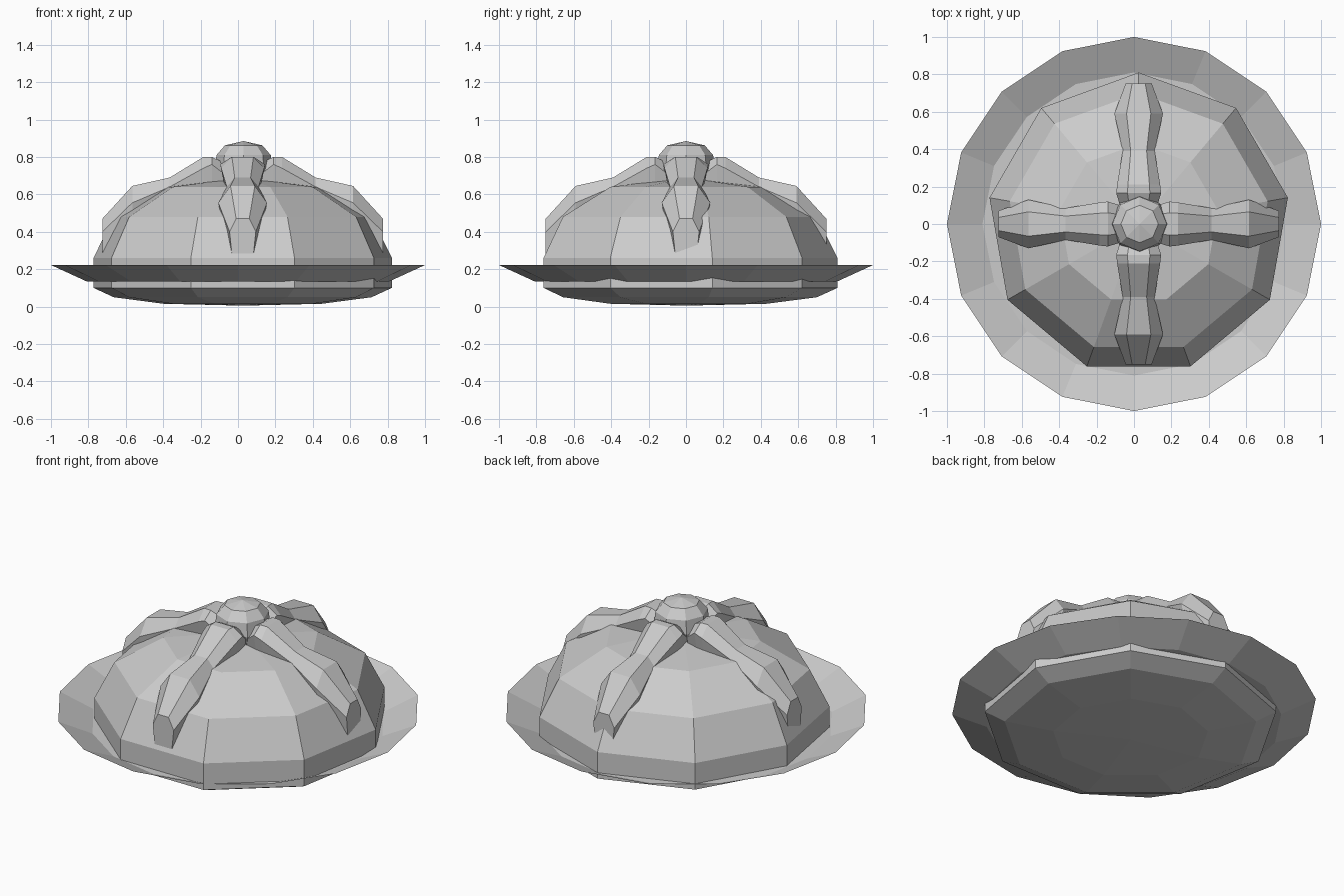
import bpy, bmesh
from math import sin, cos, pi, radians

if "Cube" in bpy.data.objects:
    bpy.data.objects.remove(bpy.data.objects["Cube"], do_unlink=True)

grey = bpy.data.materials.new("plain grey")
grey.use_nodes = True
colour = (0.6, 0.6, 0.6, 1)
grey.diffuse_color = colour
grey.node_tree.nodes["Principled BSDF"].inputs["Base Color"].default_value = colour

CX = 0.025  # the body sits slightly to the left of the rim


def loft(name, rings, cap_start=False, cap_end=False, closed=True):
    """Join rings of points with quads; a ring of one point becomes a tip."""
    bm = bmesh.new()
    loops = [[bm.verts.new(p) for p in ring] for ring in rings]
    for a, b in zip(loops, loops[1:]):
        n = max(len(a), len(b))
        for i in range(n):
            j = (i + 1) % n
            quad = [a[i % len(a)], a[j % len(a)], b[j % len(b)], b[i % len(b)]]
            bm.faces.new(list(dict.fromkeys(quad)))
    if cap_start:
        bm.faces.new(loops[0][::-1])
    if cap_end:
        bm.faces.new(loops[-1])
    if closed:
        bmesh.ops.recalc_face_normals(bm, faces=bm.faces)
    mesh = bpy.data.meshes.new(name)
    bm.to_mesh(mesh)
    bm.free()
    mesh.materials.append(grey)
    obj = bpy.data.objects.new(name, mesh)
    bpy.context.collection.objects.link(obj)
    return obj


def lathe(name, profile, sides, start, cx, closed=True):
    """Turn a (radius, height) profile round the vertical axis."""
    rings = []
    for r, z in profile:
        turn = [start + 2 * pi * i / sides for i in range(sides)]
        rings.append([(cx + r * cos(a), r * sin(a), z) for a in turn] if r else [(cx, 0, z)])
    return loft(name, rings, closed=closed)


# Nine-sided dome with a shallow underside
lathe("dome_body", [(0, 0.005), (0.43, 0.015), (0.70, 0.05), (0.81, 0.10), (0.81, 0.26),
                    (0.70, 0.48), (0.43, 0.64), (0, 0.69)], 9, pi / 2, CX)

# Thin flared rim, open like a dish
lathe("flared_rim", [(1.0, 0.222), (0.81, 0.135), (0.70, 0.135)], 16, 0, 0, closed=False)

# Faceted knob on top
lathe("top_knob", [(0, 0.62), (0.12, 0.65), (0.155, 0.73), (0.145, 0.81),
                   (0.10, 0.862), (0, 0.885)], 8, pi / 2, CX + 0.005)

# Four arms: distance, half width, top, middle and bottom heights
STATIONS = [(0.10, 0.10, 0.77, 0.71, 0.62), (0.165, 0.12, 0.80, 0.76, 0.64),
            (0.21, 0.115, 0.80, 0.74, 0.62), (0.39, 0.085, 0.69, 0.64, 0.55),
            (0.59, 0.13, 0.645, 0.555, 0.42), (0.75, 0.07, 0.47, 0.40, 0.265)]
for name, angle in (("left_arm", 0), ("back_arm", 90), ("right_arm", 180), ("front_arm", 270)):
    c, s = cos(radians(angle)), sin(radians(angle))
    rings = []
    for d, w, top, mid, low in STATIONS:
        section = [(-w / 2, top), (w / 2, top), (w, mid), (w * 0.8, low), (-w * 0.8, low), (-w, mid)]
        rings.append([(CX + d * c - t * s, d * s + t * c, z) for t, z in section])
    loft(name, rings, True, True)
